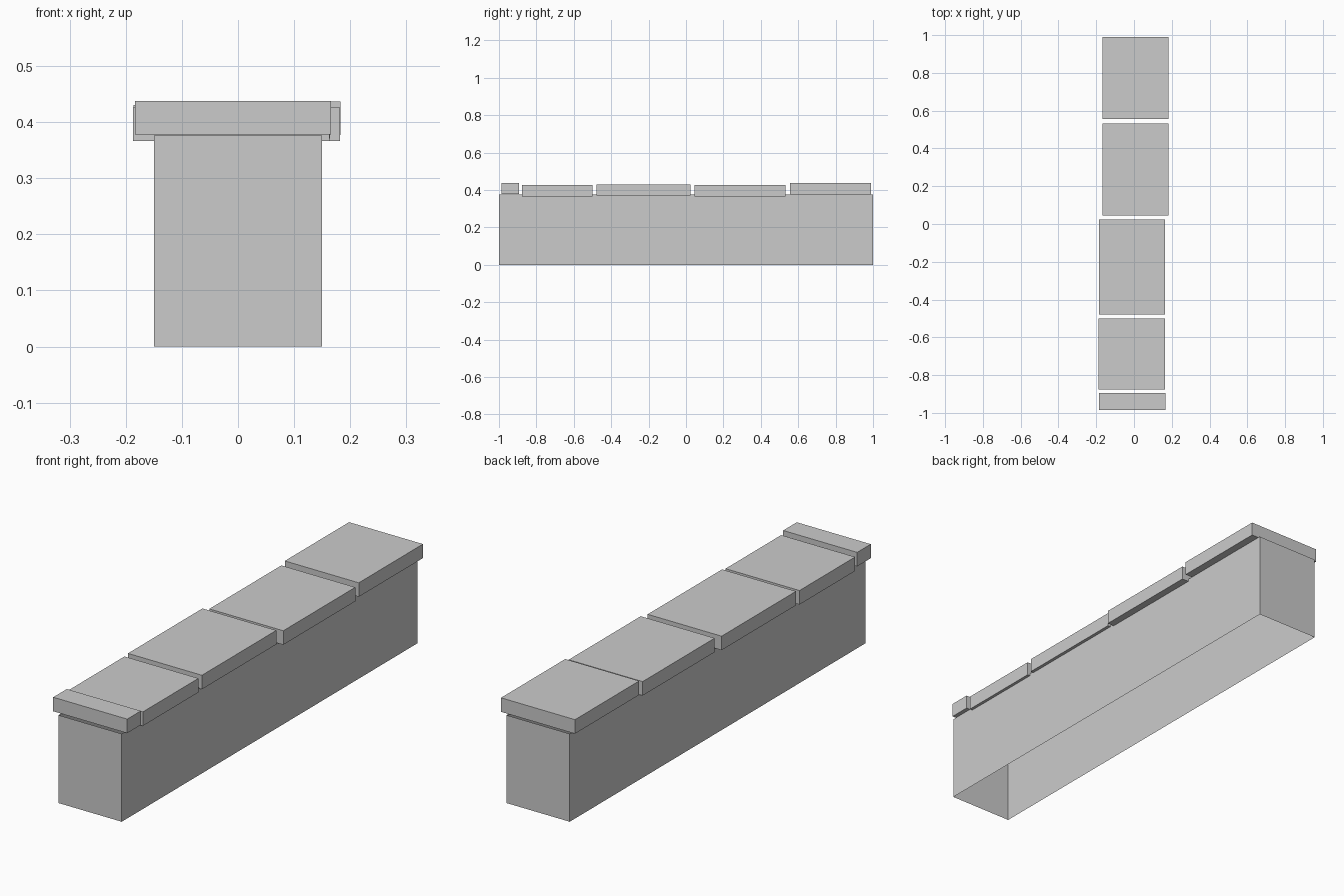
import bpy
import bmesh

cube = bpy.data.objects.get("Cube")
if cube:
    bpy.data.objects.remove(cube, do_unlink=True)

# One plain stone grey for everything
stone = bpy.data.materials.new("stone_grey")
stone.use_nodes = True
stone.diffuse_color = (0.6, 0.6, 0.6, 1)
stone.node_tree.nodes["Principled BSDF"].inputs["Base Color"].default_value = (0.6, 0.6, 0.6, 1)


def add_box(name, x, y, z, open_ends=False):
    """Box spanning the given (min, max) ranges, optionally without top and bottom."""
    bm = bmesh.new()
    bmesh.ops.create_cube(bm, size=1)
    for v in bm.verts:
        v.co = [r[1] if c > 0 else r[0] for c, r in zip(v.co, (x, y, z))]
    bm.normal_update()
    if open_ends:
        caps = [f for f in bm.faces if abs(f.normal.z) > 0.5]
        bmesh.ops.delete(bm, geom=caps, context='FACES_ONLY')
    mesh = bpy.data.meshes.new(name)
    bm.to_mesh(mesh)
    bm.free()
    mesh.materials.append(stone)
    obj = bpy.data.objects.new(name, mesh)
    bpy.context.collection.objects.link(obj)
    return obj


# Wall body: a thin shell, open above and below
add_box("wall_body", (-0.15, 0.15), (-1, 1), (0, 0.376), open_ends=True)

# Coping slabs, front to back: centre x, y start, y end, underside height
HALF_WIDTH, THICKNESS = 0.175, 0.06
slabs = [
    (-0.009, -0.986, -0.894, 0.378),
    (-0.012, -0.876, -0.500, 0.366),
    (-0.011, -0.478, 0.025, 0.371),
    (0.007, 0.046, 0.533, 0.366),
    (0.008, 0.555, 0.989, 0.377),
]
for i, (cx, y0, y1, z0) in enumerate(slabs, 1):
    add_box(f"coping_slab_{i}", (cx - HALF_WIDTH, cx + HALF_WIDTH),
            (y0, y1), (z0, z0 + THICKNESS))
